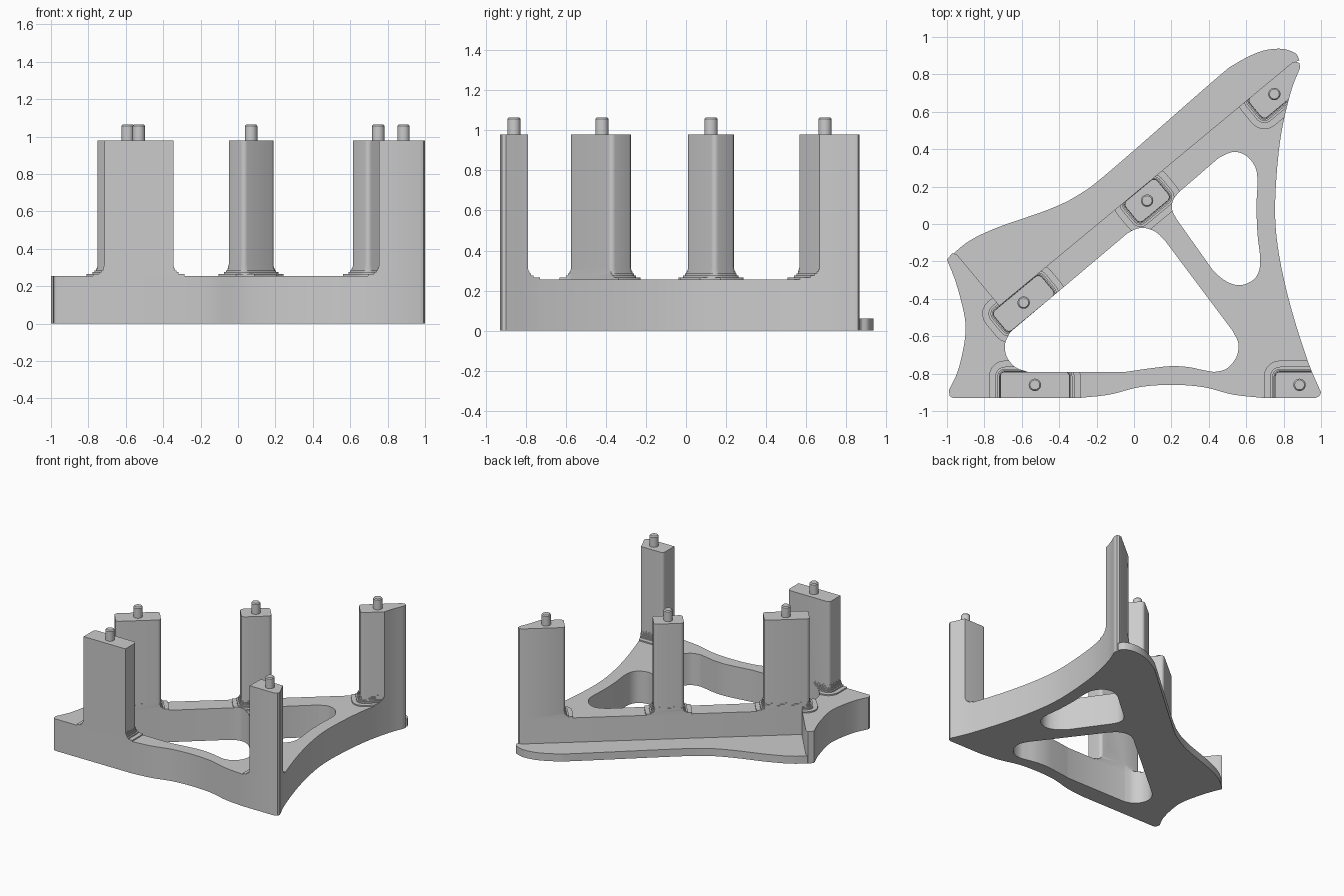
import bpy, bmesh, math
from mathutils import Vector

cube = bpy.data.objects.get("Cube")
if cube:
    bpy.data.objects.remove(cube)

BASE_TOP, FLANGE_TOP, PILLAR_TOP, PEG_TOP = 0.255, 0.06, 0.98, 1.065
FOOT = 0.06      # radius of the stepped foot around each pillar
STEPS = 6
SLANT = math.atan2(1.297, 1.565)

grey = bpy.data.materials.new("plain_grey")
grey.use_nodes = True
grey.diffuse_color = (0.6, 0.6, 0.6, 1)
grey.node_tree.nodes["Principled BSDF"].inputs["Base Color"].default_value = (0.6, 0.6, 0.6, 1)


def finish(name, bm):
    bmesh.ops.recalc_face_normals(bm, faces=bm.faces)
    mesh = bpy.data.meshes.new(name)
    bm.to_mesh(mesh)
    bm.free()
    obj = bpy.data.objects.new(name, mesh)
    bpy.context.collection.objects.link(obj)
    mesh.materials.append(grey)
    return obj


def activate(obj):
    bpy.ops.object.select_all(action='DESELECT')
    obj.select_set(True)
    bpy.context.view_layer.objects.active = obj


def smooth(obj):
    activate(obj)
    bpy.ops.object.shade_smooth_by_angle(angle=math.radians(30))


def curve(points, n=6):
    """Sample an open smooth curve through the points."""
    p = [Vector(q) for q in points]
    p = [2 * p[0] - p[1]] + p + [2 * p[-1] - p[-2]]
    out = []
    for a, b, c, d in zip(p, p[1:], p[2:], p[3:]):
        for i in range(n):
            t = i / n
            out.append(b + 0.5 * t * (c - a + t * (2 * a - 5 * b + 4 * c - d
                                                   + t * (3 * (b - c) + d - a))))
    return out + [p[-2]]


def slab(name, loops, z0, z1):
    """Extrude an outline with holes."""
    bm = bmesh.new()
    for loop in loops:
        vs = [bm.verts.new((x, y, z0)) for x, y in loop]
        for a, b in zip(vs, vs[1:] + vs[:1]):
            bm.edges.new((a, b))
    bmesh.ops.triangle_fill(bm, edges=bm.edges[:], use_beauty=True)
    top = bmesh.ops.extrude_face_region(bm, geom=bm.faces[:])["geom"]
    bmesh.ops.translate(bm, vec=(0, 0, z1 - z0),
                        verts=[v for v in top if isinstance(v, bmesh.types.BMVert)])
    return finish(name, bm)


def loft(name, rings):
    """Skin a stack of equal rings and cap both ends."""
    bm = bmesh.new()
    stack = [[bm.verts.new(p) for p in ring] for ring in rings]
    n = len(stack[0])
    for low, high in zip(stack, stack[1:]):
        for i in range(n):
            j = (i + 1) % n
            bm.faces.new((low[i], low[j], high[j], high[i]))
    bm.faces.new(stack[0][::-1])
    bm.faces.new(stack[-1])
    return finish(name, bm)


def rounded_box(cx, cy, length, width, angle, grow, z, r=0.025):
    pts = []
    for k, (sx, sy) in enumerate([(1, 1), (-1, 1), (-1, -1), (1, -1)]):
        for i in range(6):
            a = math.pi / 2 * (k + i / 5)
            x = sx * (length / 2 - r) + (r + grow) * math.cos(a)
            y = sy * (width / 2 - r) + (r + grow) * math.sin(a)
            pts.append((cx + x * math.cos(angle) - y * math.sin(angle),
                        cy + x * math.sin(angle) + y * math.cos(angle), z))
    return pts


def circle(x, y, r, z, n=32):
    return [(x + r * math.cos(math.tau * i / n), y + r * math.sin(math.tau * i / n), z)
            for i in range(n)]


# Base outline: front edge, right edge, slanted back edge, left edge
outline = ([(-0.97, -0.93)]
           + curve([(-0.29, -0.93), (-0.13, -0.912), (0.03, -0.872), (0.2, -0.86),
                    (0.37, -0.872), (0.53, -0.912), (0.69, -0.93)])
           + [(0.97, -0.93), (0.992, -0.92)]
           + curve([(1, -0.9), (0.93, -0.735), (0.84, -0.45), (0.78, -0.19), (0.755, 0.03),
                    (0.763, 0.27), (0.79, 0.5), (0.84, 0.71), (0.888, 0.835)])
           + [(0.885, 0.86), (0.865, 0.868), (0.845, 0.862), (-0.72, -0.435),
              (-0.945, -0.165), (-0.97, -0.155)]
           + curve([(-1, -0.19), (-0.95, -0.32), (-0.905, -0.5), (-0.905, -0.62),
                    (-0.94, -0.78), (-0.99, -0.89)])
           + [(-0.985, -0.92)])
side_hole = (curve([(0.24, 0.17), (0.21, 0.13), (0.203, 0.08), (0.225, 0.03)])
             + curve([(0.42, -0.245), (0.475, -0.295), (0.54, -0.325), (0.6, -0.32),
                      (0.655, -0.28), (0.675, -0.2), (0.66, -0.05), (0.655, 0.1),
                      (0.66, 0.22), (0.65, 0.3), (0.6, 0.365), (0.53, 0.385), (0.455, 0.355)]))
front_hole = (curve([(-0.035, -0.05), (0.01, -0.027), (0.06, -0.022), (0.12, -0.045), (0.17, -0.095)])
              + curve([(0.53, -0.575), (0.558, -0.64), (0.548, -0.71), (0.5, -0.77), (0.435, -0.79),
                       (0.375, -0.782), (0.29, -0.765), (0.2, -0.76), (0.1, -0.77), (-0.04, -0.79)])
              + curve([(-0.57, -0.79), (-0.635, -0.765), (-0.68, -0.71), (-0.69, -0.645),
                       (-0.665, -0.585), (-0.64, -0.56)]))
loops = [outline, side_hole, front_hole]
smooth(slab("base_frame", loops, 0, BASE_TOP))

# Thin flange along the slanted back edge
flange = (curve([(0.885, 0.875), (0.86, 0.915), (0.78, 0.937), (0.67, 0.92), (0.54, 0.855),
                 (0.43, 0.77), (-0.12, 0.29), (-0.29, 0.16), (-0.45, 0.08), (-0.72, -0.015),
                 (-0.88, -0.09), (-0.99, -0.18)])
          + [(-0.97, -0.155), (-0.945, -0.165), (-0.72, -0.435), (0.845, 0.862), (0.865, 0.868)])
smooth(slab("back_flange", [flange], 0, FLANGE_TOP))

# Pillars with stepped feet, trimmed to the base outline, each with a peg
trim = slab("trim_helper", loops, 0.1, 1.2)
trim.hide_render = True
pillars = {  # centre x, y, length, width, angle, peg x, y
    "front_right": (-0.53, -0.91, 0.37, 0.24, 0, -0.53, -0.86),
    "front_left": (0.93, -0.91, 0.35, 0.24, 0, 0.885, -0.86),
    "back_right": (-0.59, -0.425, 0.33, 0.14, SLANT, -0.59, -0.42),
    "back_middle": (0.07, 0.125, 0.22, 0.14, SLANT, 0.07, 0.125),
    "back_left": (0.803, 0.738, 0.4, 0.14, SLANT, 0.75, 0.695),
}
for name, (*box, px, py) in pillars.items():
    rings = []
    for i in range(STEPS):
        h = FOOT * i / STEPS
        grow = FOOT - math.sqrt(FOOT ** 2 - (FOOT - h) ** 2)
        for z in (h, h + FOOT / STEPS):
            rings.append(rounded_box(*box, grow, BASE_TOP + z))
    rings += [rounded_box(*box, 0, BASE_TOP + FOOT), rounded_box(*box, 0, PILLAR_TOP)]
    pillar = loft(name + "_pillar", rings)
    mod = pillar.modifiers.new("trim", 'BOOLEAN')
    mod.operation, mod.solver, mod.object = 'INTERSECT', 'EXACT', trim
    activate(pillar)
    bpy.ops.object.modifier_apply(modifier=mod.name)
    smooth(pillar)
    smooth(loft(name + "_peg", [circle(px, py, 0.033, PILLAR_TOP - 0.02),
                                circle(px, py, 0.033, PEG_TOP - 0.008),
                                circle(px, py, 0.026, PEG_TOP)]))
bpy.data.objects.remove(trim)
